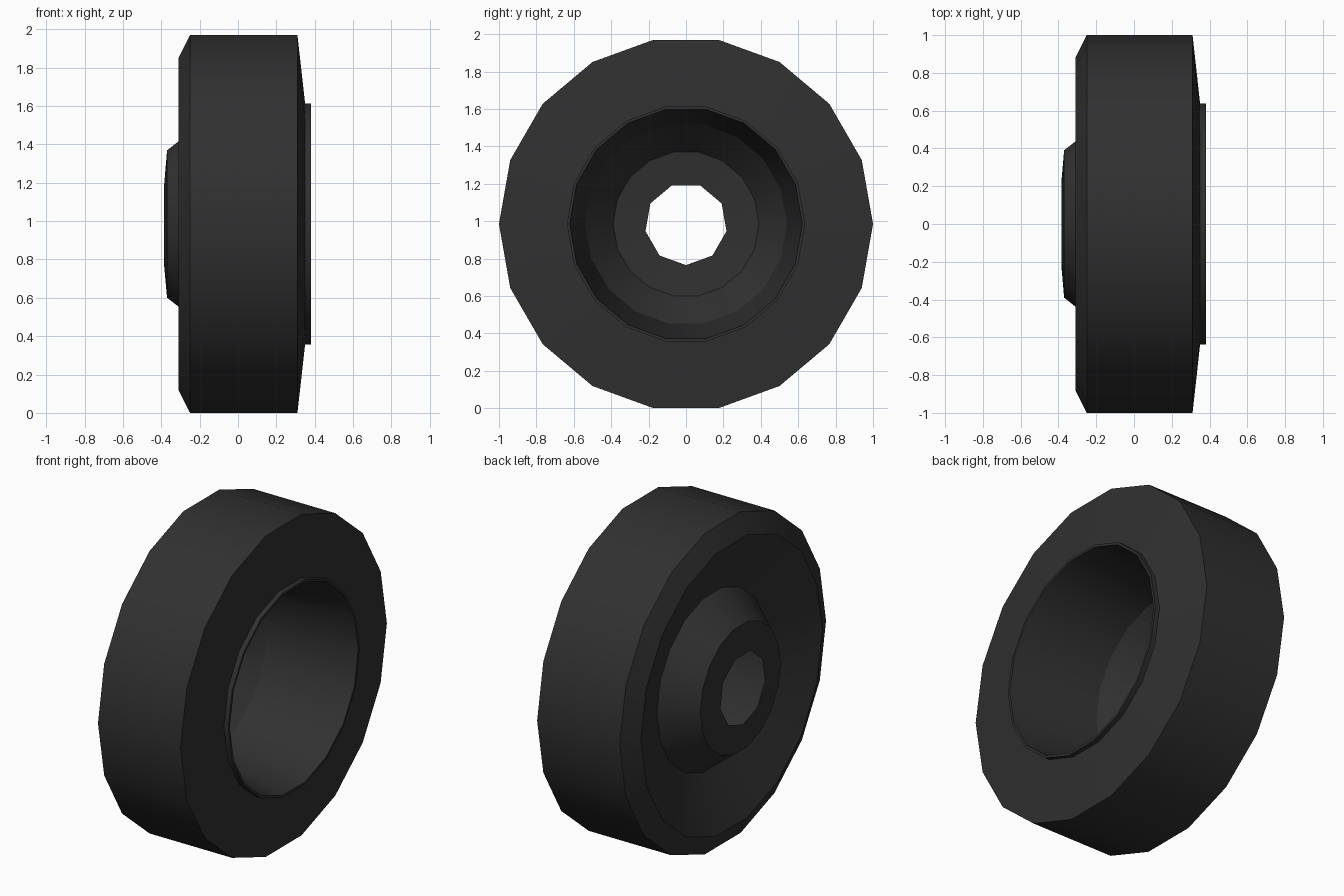
import bpy, bmesh, math

if "Cube" in bpy.data.objects:
    bpy.data.objects.remove(bpy.data.objects["Cube"])

SIDES = 18
CZ = 0.985  # axle height

rubber = bpy.data.materials.new("black_rubber")
rubber.diffuse_color = (0.03, 0.03, 0.03, 1)
rubber.use_nodes = True
rubber.node_tree.nodes["Principled BSDF"].inputs["Base Color"].default_value = rubber.diffuse_color


def ring(bm, x, r, n=SIDES, start=0.0):
    """Ring of vertices around the x axis."""
    return [bm.verts.new((x, r * math.cos(start + math.tau * i / n),
                          CZ + r * math.sin(start + math.tau * i / n)))
            for i in range(n)]


def bridge(bm, a, b):
    n = len(a)
    for i in range(n):
        j = (i + 1) % n
        bm.faces.new((a[i], a[j], b[j], b[i]))


def finish(bm, name):
    me = bpy.data.meshes.new(name)
    bm.to_mesh(me)
    bm.free()
    me.materials.append(rubber)
    ob = bpy.data.objects.new(name, me)
    bpy.context.collection.objects.link(ob)
    bpy.ops.object.select_all(action='DESELECT')
    ob.select_set(True)
    bpy.context.view_layer.objects.active = ob
    bpy.ops.object.shade_smooth_by_angle(angle=math.radians(25))
    return ob


# Tyre: closed profile (x, radius) spun around the axle
profile = [(-0.18, 0.54), (-0.31, 0.88), (-0.25, 1.0), (0.31, 1.0),
           (0.35, 0.637), (0.38, 0.637), (0.38, 0.622)]
bm = bmesh.new()
rings = [ring(bm, x, r) for x, r in profile]
for k in range(len(rings)):
    bridge(bm, rings[k], rings[(k + 1) % len(rings)])
bmesh.ops.recalc_face_normals(bm, faces=bm.faces[:])
finish(bm, "tyre")

# Hub: thin raised cone with a nine-sided axle hole
bm = bmesh.new()
base = ring(bm, -0.18, 0.54)
rim = ring(bm, -0.37, 0.39)
hole = ring(bm, -0.385, 0.22, 9, math.radians(30))
bridge(bm, base, rim)
for k in range(9):
    a, b, c = (rim[(2 * k + d) % SIDES] for d in (1, 2, 3))
    h, h2 = hole[k], hole[(k + 1) % 9]
    bm.faces.new((a, b, h))
    bm.faces.new((b, c, h2, h))
bmesh.ops.recalc_face_normals(bm, faces=bm.faces[:])
bm.normal_update()
if sum(f.normal.x for f in bm.faces) > 0:
    bmesh.ops.reverse_faces(bm, faces=bm.faces[:])
finish(bm, "hub")
